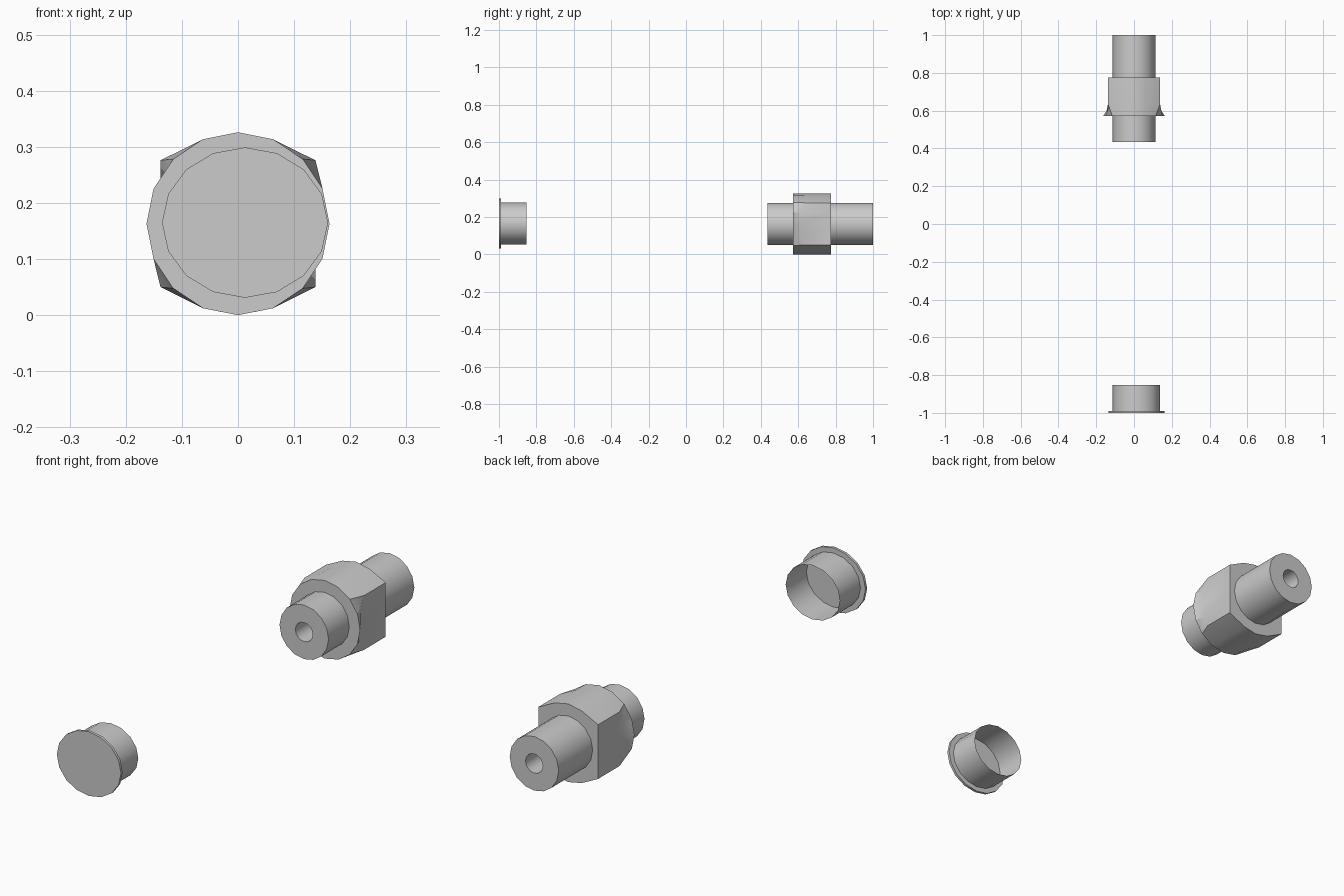
import bpy, bmesh
from math import cos, sin, pi

if "Cube" in bpy.data.objects:
    bpy.data.objects.remove(bpy.data.objects["Cube"])

N = 16
CZ = 0.163


def ellipse(y, rx, rz=None, cx=0.0, cz=CZ):
    rz = rx if rz is None else rz
    return [(cx + rx * cos(2 * pi * i / N), y, cz + rz * sin(2 * pi * i / N))
            for i in range(N)]


def flatted(ys):
    # round collar section with two flat sides, mirrored from one quadrant
    quarter = [(0.138, 0), (0.138, 0.062), (0.138, 0.113), (0.0624, 0.1506), (0, 0.163)]
    ring = []
    for i in range(N):
        k = i % 8
        k = k if k <= 4 else 8 - k
        sx = 1 if i < 4 or i > 12 else -1
        sz = 1 if i <= 8 else -1
        x, z = quarter[k]
        ring.append((sx * x, ys[k], CZ + sz * z))
    return ring


def loft(name, rings, closed=False, cap_rings=()):
    bm = bmesh.new()
    vs = [[bm.verts.new(p) for p in r] for r in rings]
    for j in range(len(vs) if closed else len(vs) - 1):
        a, b = vs[j], vs[(j + 1) % len(vs)]
        for i in range(N):
            n = (i + 1) % N
            bm.faces.new((a[i], a[n], b[n], b[i]))
    for c in cap_rings:
        bm.faces.new(vs[c])
    bmesh.ops.recalc_face_normals(bm, faces=bm.faces)
    me = bpy.data.meshes.new(name)
    bm.to_mesh(me)
    bm.free()
    ob = bpy.data.objects.new(name, me)
    bpy.context.collection.objects.link(ob)
    bpy.ops.object.select_all(action='DESELECT')
    ob.select_set(True)
    bpy.context.view_layer.objects.active = ob
    bpy.ops.object.shade_smooth_by_angle(angle=pi / 6)
    return ob


# Bored fitting: front spigot, flat-sided collar, rear spigot
loft("pipe_fitting", [
    ellipse(0.435, 0.04), ellipse(0.435, 0.113), ellipse(0.572, 0.113),
    ellipse(0.572, 0.163), flatted([0.61, 0.61, 0.635, 0.635, 0.635]),
    flatted([0.776] * 5), ellipse(0.776, 0.113),
    ellipse(1.0, 0.113), ellipse(1.0, 0.04)], closed=True)

# End cap: thin flange disc with an open sleeve behind it
CAP = dict(cx=0.0125, cz=0.165)
loft("cap_flange", [ellipse(-1.0, 0.148, 0.134, **CAP),
                    ellipse(-0.989, 0.148, 0.134, **CAP)], cap_rings=(0, 1))
loft("cap_sleeve", [ellipse(-0.989, 0.125, 0.113, **CAP),
                    ellipse(-0.853, 0.125, 0.113, **CAP)])
